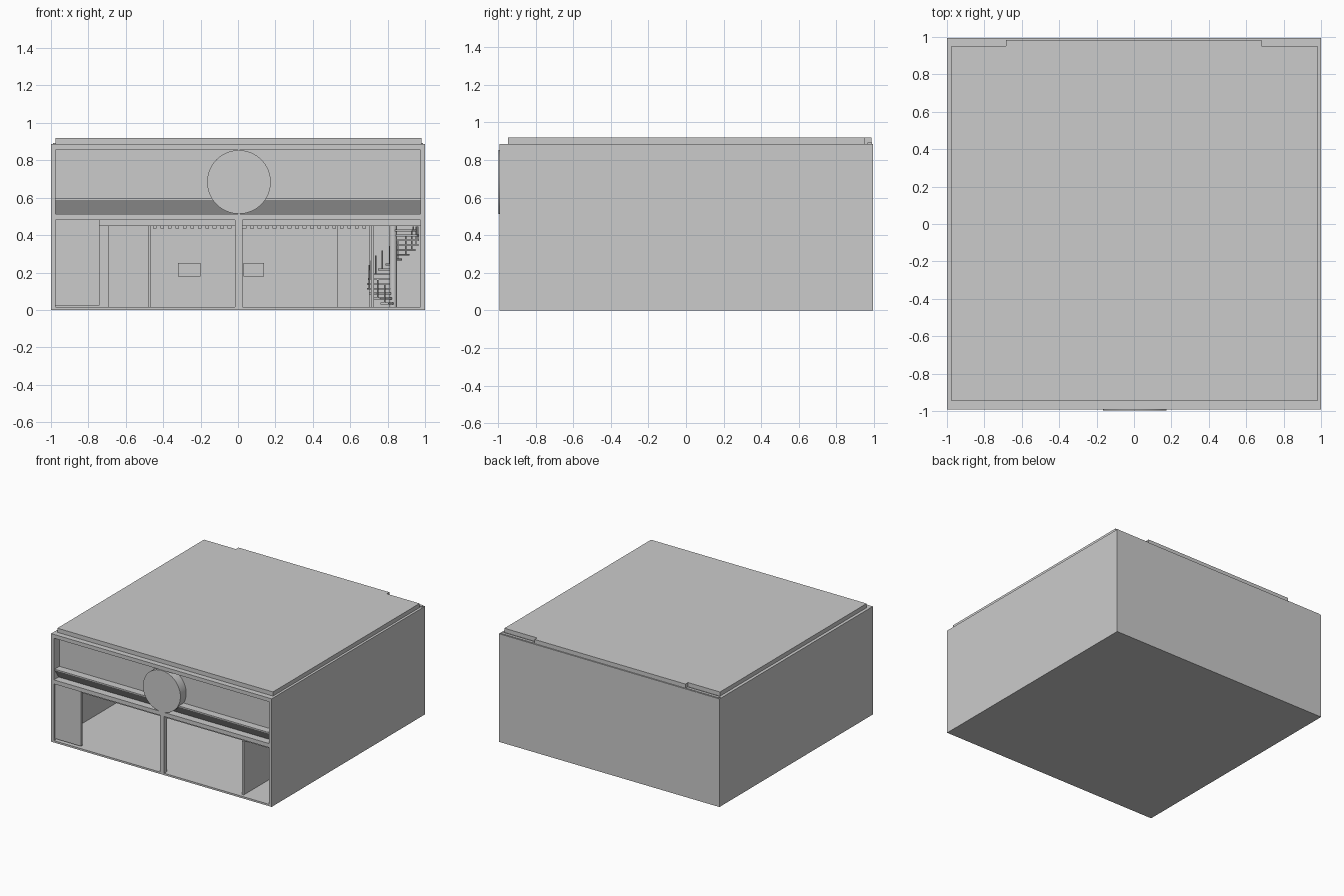
import bpy, bmesh, math
from mathutils import Matrix, Vector

if "Cube" in bpy.data.objects:
    bpy.data.objects.remove(bpy.data.objects["Cube"])


def mesh_object(name, bm):
    bmesh.ops.recalc_face_normals(bm, faces=bm.faces[:])
    me = bpy.data.meshes.new(name)
    bm.to_mesh(me)
    bm.free()
    ob = bpy.data.objects.new(name, me)
    bpy.context.collection.objects.link(ob)
    return ob


def add_box(bm, x0, x1, y0, y1, z0, z1):
    c = Vector(((x0 + x1) / 2, (y0 + y1) / 2, (z0 + z1) / 2))
    m = Matrix.Translation(c) @ Matrix.Diagonal((x1 - x0, y1 - y0, z1 - z0, 1))
    return bmesh.ops.create_cube(bm, size=1, matrix=m)["verts"]


def box(name, *dims):
    bm = bmesh.new()
    add_box(bm, *dims)
    return mesh_object(name, bm)


def prism(name, points, vec):
    bm = bmesh.new()
    face = bm.faces.new([bm.verts.new(p) for p in points])
    ext = bmesh.ops.extrude_face_region(bm, geom=[face])["geom"]
    bmesh.ops.translate(bm, vec=vec, verts=[g for g in ext if isinstance(g, bmesh.types.BMVert)])
    return mesh_object(name, bm)


def cylinder(name, r, depth, matrix, segs):
    bm = bmesh.new()
    bmesh.ops.create_cone(bm, cap_ends=True, segments=segs, radius1=r, radius2=r,
                          depth=depth, matrix=matrix)
    return mesh_object(name, bm)


def cut(target, cutter):
    mod = target.modifiers.new("cut", 'BOOLEAN')
    mod.operation, mod.solver, mod.object = 'DIFFERENCE', 'EXACT', cutter
    bpy.context.view_layer.objects.active = target
    bpy.ops.object.modifier_apply(modifier=mod.name)
    bpy.data.objects.remove(cutter)


# Building shell with hollow ground floor, two front openings and a sign recess
shell = box("building_shell", -1, 1, -0.992, 0.995, 0, 0.886)
cut(shell, box("room_cutter", -0.975, 0.975, -0.955, 0.975, 0.015, 0.45))
cut(shell, box("left_opening_cutter", -0.975, -0.015, -1.1, -0.95, 0.015, 0.48))
cut(shell, box("right_opening_cutter", 0.025, 0.975, -1.1, -0.95, 0.015, 0.48))
recess = [(-1.1, 0.855), (-0.92, 0.855), (-0.92, 0.597), (-0.982, 0.597),
          (-0.982, 0.588), (-0.93, 0.513), (-1.1, 0.513)]
cut(shell, prism("recess_cutter", [(-0.975, y, z) for y, z in recess], (1.95, 0, 0)))

# Round sign
sign = cylinder("round_sign", 0.17, 0.075,
                Matrix.Translation((0.005, -0.9585, 0.684)) @ Matrix.Rotation(math.pi / 2, 4, 'X'), 64)

# Roof slab with notched rear corners, and corner plates
roof = [(-0.975, -0.947), (0.98, -0.947), (0.98, 0.952), (0.683, 0.952),
        (0.683, 0.985), (-0.685, 0.985), (-0.685, 0.952), (-0.975, 0.952)]
prism("roof_slab", [(x, y, 0.88) for x, y in roof], (0, 0, 0.04))
for side, name in ((-1, "left"), (1, "right")):
    xs = sorted((side * 0.99, side * 0.692))
    box(name + "_roof_plate", *xs, 0.966, 0.99, 0.88, 0.892)

# Shop front panel and interior walls
box("left_front_panel", -0.98, -0.74, -0.975, -0.955, 0.025, 0.485)
box("stair_partition", 0.71, 0.728, -0.965, 0.33, 0.01, 0.452)
box("left_rear_block", -0.695, -0.48, 0.25, 0.98, 0.01, 0.455)
box("left_partition", -0.481, -0.465, 0.2, 0.98, 0.01, 0.455)
box("right_rear_block", 0.53, 0.705, 0.6, 0.98, 0.01, 0.455)
box("left_wall_plate", -0.32, -0.2, 0.965, 0.98, 0.18, 0.25)
box("right_wall_plate", 0.03, 0.14, 0.965, 0.98, 0.18, 0.25)

# Ceiling slats
bm = bmesh.new()
for i in range(29):
    x = -0.455 + i * 0.04
    add_box(bm, x, x + 0.02, 0.2, 0.59, 0.436, 0.455)
mesh_object("ceiling_slats", bm)

# Spiral staircase: pole, wedge treads and balusters
cx, cy, n = 0.83, 0.5, 16
pole = cylinder("stair_pole", 0.02, 0.44, Matrix.Translation((cx, cy, 0.23)), 24)
bm = bmesh.new()
for i in range(n):
    z = 0.035 + i * 0.026
    rot = Matrix.Translation((cx, cy, z)) @ Matrix.Rotation(math.radians(250 - i * 19), 4, 'Z')
    tread = add_box(bm, 0.01, 0.138, -0.022, 0.022, -0.005, 0.005)
    for v in tread:
        if v.co.x < 0.05:
            v.co.y *= 0.3
    rods = add_box(bm, 0.129, 0.134, -0.003, 0.003, 0, min(0.1, 0.445 - z))
    bmesh.ops.transform(bm, matrix=rot, verts=tread + rods)
mesh_object("stair_treads", bm)

for ob in (sign, pole):
    bpy.ops.object.select_all(action='DESELECT')
    ob.select_set(True)
    bpy.context.view_layer.objects.active = ob
    bpy.ops.object.shade_smooth_by_angle(angle=math.radians(35))
